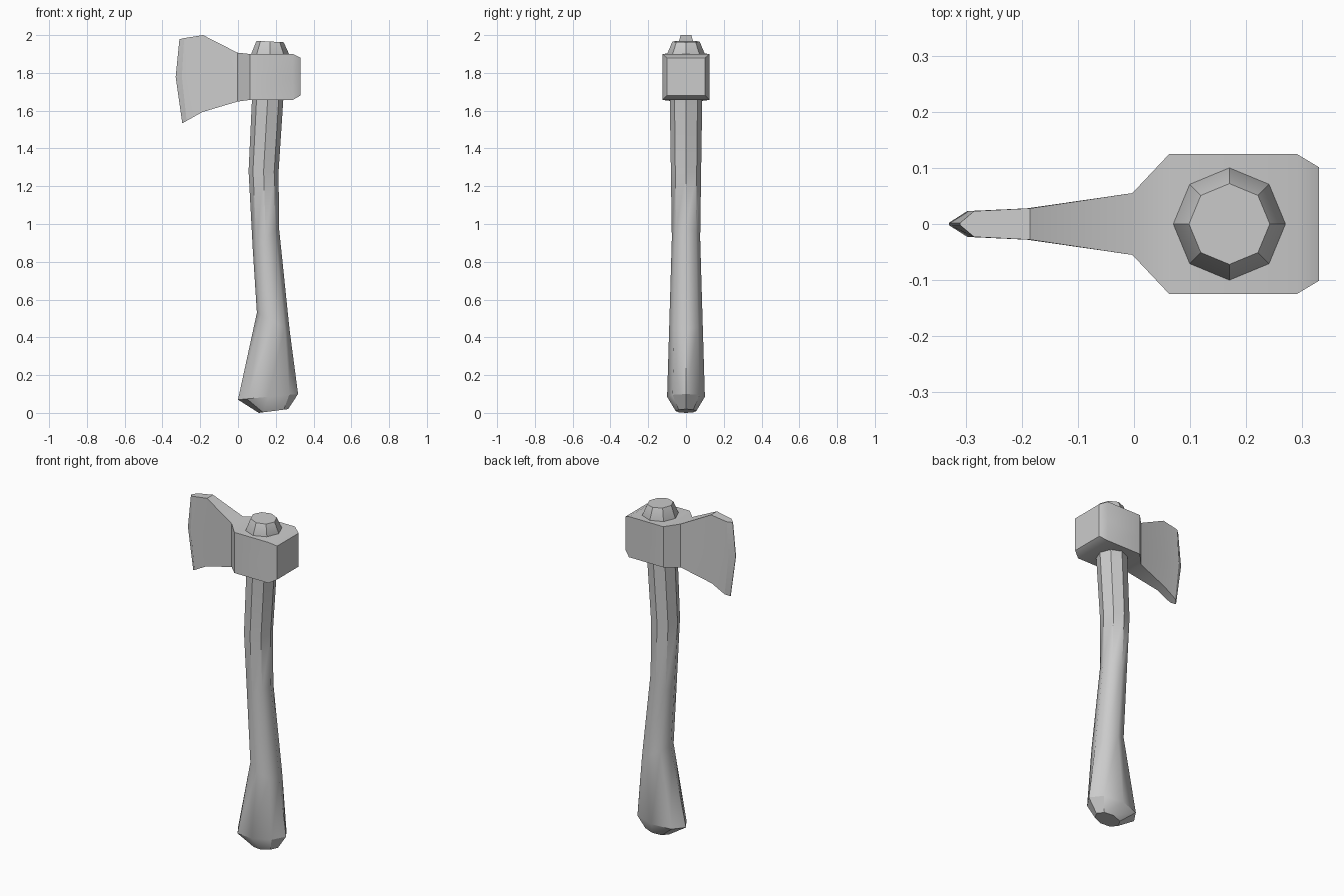
import bpy, bmesh, math

if "Cube" in bpy.data.objects:
    bpy.data.objects.remove(bpy.data.objects["Cube"])

grey = bpy.data.materials.new("plain grey")
grey.diffuse_color = (0.6, 0.6, 0.6, 1)
grey.use_nodes = True
grey.node_tree.nodes["Principled BSDF"].inputs["Base Color"].default_value = grey.diffuse_color


def loft(name, rings, sharp_angle):
    """Skin closed rings, cap both ends; sharp_angle(z) gives the crease limit."""
    bm = bmesh.new()
    vs = [[bm.verts.new(p) for p in ring] for ring in rings]
    n = len(vs[0])
    for a, b in zip(vs, vs[1:]):
        for i in range(n):
            j = (i + 1) % n
            bm.faces.new((a[i], a[j], b[j], b[i]))
    bm.faces.new(vs[0])
    bm.faces.new(vs[-1])
    bmesh.ops.recalc_face_normals(bm, faces=bm.faces)
    for f in bm.faces:
        f.smooth = True
    for e in bm.edges:
        mid_z = sum(v.co.z for v in e.verts) / 2
        e.smooth = e.calc_face_angle(0) < math.radians(sharp_angle(mid_z))
    me = bpy.data.meshes.new(name)
    bm.to_mesh(me)
    bm.free()
    me.materials.append(grey)
    ob = bpy.data.objects.new(name, me)
    bpy.context.collection.objects.link(ob)
    return ob


def handle_ring(xl, zl, xr, zr, ry):
    """Tilted octagon spanning a left and a right point, corners on the axes."""
    ring = []
    for i in range(8):
        a = math.tau * i / 8
        t = (1 + math.cos(a)) / 2
        ring.append((xl + (xr - xl) * t, ry * math.sin(a), zl + (zr - zl) * t))
    return ring


# Curved octagonal handle, from the knob up to the peg above the head
handle = [
    (0.11, 0.0, 0.265, 0.02, 0.055),
    (0.0, 0.07, 0.318, 0.10, 0.10),
    (0.10, 0.53, 0.273, 0.44, 0.088),
    (0.078, 0.87, 0.217, 0.98, 0.075),
    (0.056, 1.28, 0.215, 1.28, 0.080),
    (0.074, 1.66, 0.240, 1.66, 0.086),
    (0.07, 1.90, 0.27, 1.90, 0.10),
    (0.098, 1.97, 0.242, 1.962, 0.072),
]
loft("handle", [handle_ring(*r) for r in handle],
     lambda z: 50 if 0.1 < z < 0.85 else 31.5)


def head_ring(y, *xz):
    """Top, middle and bottom points on the front, mirrored to the back."""
    front = [(x, -y, z) for x, z in xz]
    return front + [(x, -py, z) for x, py, z in reversed(front)]


# Axe head: poll, socket block, cheek, bevel line and cutting edge
head = [
    head_ring(0.101, (0.33, 1.88), (0.33, 1.78), (0.33, 1.68)),
    head_ring(0.125, (0.29, 1.90), (0.29, 1.78), (0.29, 1.657)),
    head_ring(0.125, (0.063, 1.90), (0.063, 1.78), (0.063, 1.657)),
    head_ring(0.055, (-0.003, 1.907), (-0.003, 1.78), (-0.003, 1.648)),
    head_ring(0.028, (-0.185, 2.0), (-0.19, 1.78), (-0.19, 1.592)),
    head_ring(0.023, (-0.285, 1.984), (-0.297, 1.78), (-0.272, 1.546)),
    head_ring(0.002, (-0.31, 1.978), (-0.33, 1.78), (-0.295, 1.533)),
]
loft("axe_head", head, lambda z: 31.5)
